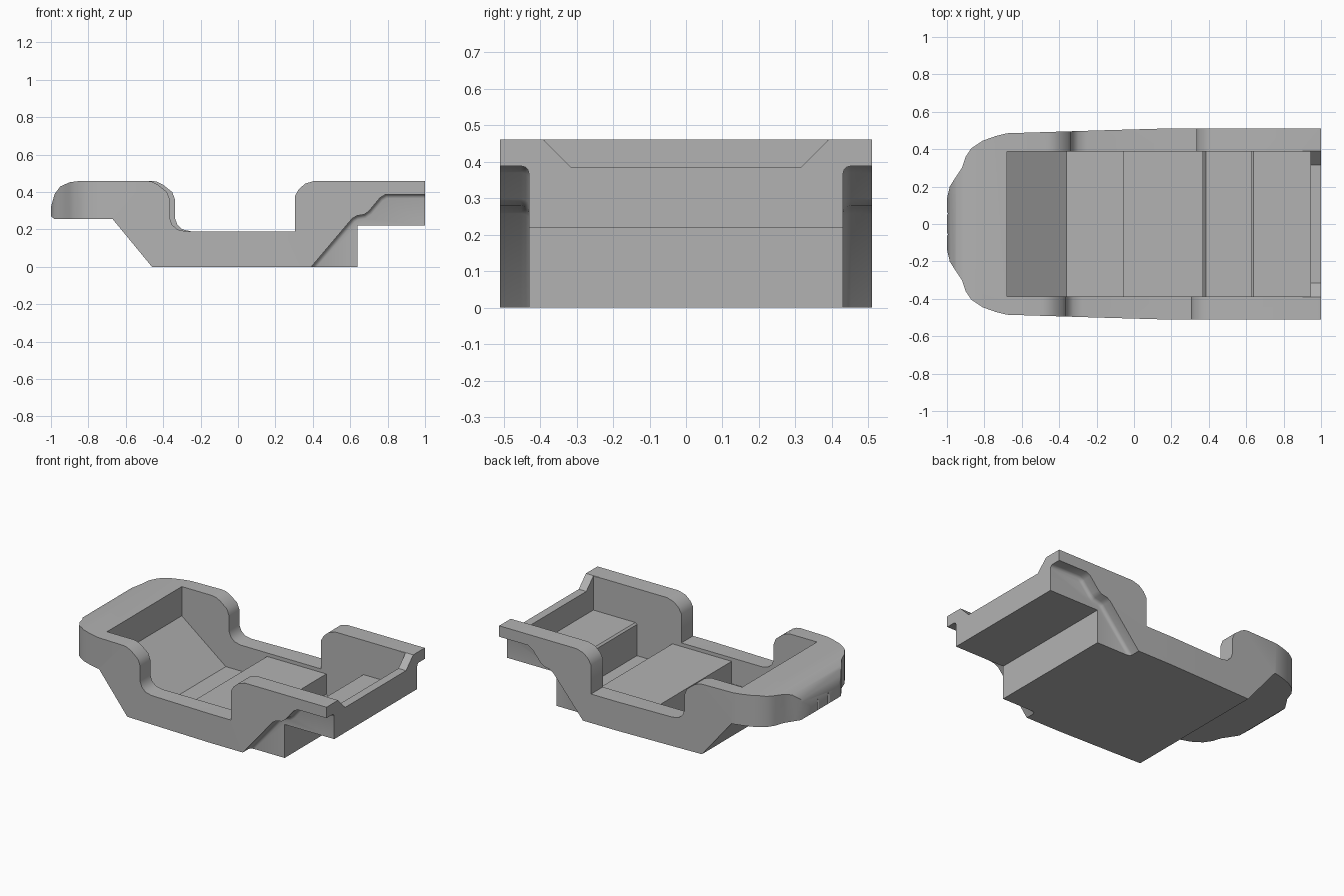
import bpy, bmesh
from math import radians

cube = bpy.data.objects.get("Cube")
if cube:
    bpy.data.objects.remove(cube, do_unlink=True)

grey = bpy.data.materials.new("mid_grey")
grey.use_nodes = True
colour = (0.45, 0.45, 0.45, 1)
grey.diffuse_color = colour
grey.node_tree.nodes["Principled BSDF"].inputs["Base Color"].default_value = colour


def prism(name, profile, axis, lo, hi, round_at=None):
    """Extrude a closed profile along an axis; optionally round the rim at one end."""
    def place(a, b, c):
        return {"x": (c, a, b), "y": (a, c, b), "z": (a, b, c)}[axis]
    bm = bmesh.new()
    ends = [[bm.verts.new(place(a, b, c)) for a, b in profile] for c in (lo, hi)]
    bm.faces.new(ends[0])
    bm.faces.new(ends[1])
    n = len(profile)
    for i in range(n):
        j = (i + 1) % n
        bm.faces.new((ends[0][i], ends[0][j], ends[1][j], ends[1][i]))
    bmesh.ops.recalc_face_normals(bm, faces=bm.faces)
    if round_at is not None:
        rim = [e for e in bm.edges if all(abs(v.co.y - round_at) < 1e-5 for v in e.verts)]
        bmesh.ops.bevel(bm, geom=rim, offset=0.022, segments=3, profile=0.5, affect="EDGES")
    mesh = bpy.data.meshes.new(name)
    bm.to_mesh(mesh)
    bm.free()
    obj = bpy.data.objects.new(name, mesh)
    bpy.context.collection.objects.link(obj)
    mesh.materials.append(grey)
    return obj


def carve(target, tool, operation="DIFFERENCE"):
    """Apply a boolean and discard the tool."""
    tool.hide_render = True
    mod = target.modifiers.new("carve", "BOOLEAN")
    mod.operation = operation
    mod.solver = "EXACT"
    mod.object = tool
    bpy.context.view_layer.objects.active = target
    bpy.ops.object.modifier_apply(modifier=mod.name)
    bpy.data.objects.remove(tool, do_unlink=True)


# Side silhouette with full-height walls
side = [(-1, .27), (-.98, .255), (-.67, .255), (-.46, 0), (.64, 0), (.64, .22),
        (1, .22), (1, .46), (-.84, .46), (-.9, .452), (-.95, .43), (-.98, .39), (-1, .32)]
body = prism("tub_body", side, "y", -.6, .6)

# Plan outline with the rounded nose
half = [(1.1, .51), (.15, .51), (-.2, .5), (-.68, .485), (-.74, .47), (-.81, .445),
        (-.87, .405), (-.9, .36), (-.92, .3), (-.96, .24), (-.985, .2), (-.997, .15),
        (-1.01, .08), (-.994, .055), (-1.01, .03)]
outline = half + [(x, -y) for x, y in reversed(half)]
carve(body, prism("plan_outline", outline, "z", -.2, .8), "INTERSECT")

# Interior with sloped front, raised middle block and rear shelf
interior = [(-.68, .6), (-.68, .268), (-.36, .02), (-.06, .02), (-.06, .167), (.37, .167),
            (.37, .035), (.385, .02), (.628, .02), (.628, .225), (.64, .235),
            (.945, .235), (.945, .6)]
carve(body, prism("interior", interior, "y", -.388, .388))

# Door openings in both side walls
door = [(-.5, .55), (-.49, .46), (-.46, .455), (-.43, .44), (-.38, .4), (-.365, .36),
        (-.365, .26), (-.352, .225), (-.325, .2), (-.28, .19), (.305, .19), (.305, .38),
        (.325, .415), (.36, .445), (.41, .46), (.42, .55)]
for sign, shift in ((-1, 0), (1, .028)):
    opening = [(x + shift, z) for x, z in door]
    lo, hi = sorted((sign * .3, sign * .8))
    carve(body, prism("door_opening", opening, "y", lo, hi))

# Rear wheel recesses on both flanks
recess = [(.303, -.1), (.396, .005), (.61, .258), (.635, .273), (.675, .28), (.7, .298),
          (.76, .37), (.79, .388), (1.2, .388), (1.2, -.1)]
for sign in (-1, 1):
    lo, hi = sorted((sign * .43, sign * .8))
    carve(body, prism("wheel_recess", recess, "y", lo, hi, round_at=sign * .43))

# Lowered middle of the rear wall
notch = [(-.43, .5), (-.315, .385), (.315, .385), (.43, .5)]
carve(body, prism("rear_notch", notch, "x", .9, 1.2))

# Smooth the rounded corners, keep the folds sharp
bpy.ops.object.select_all(action="DESELECT")
body.select_set(True)
bpy.context.view_layer.objects.active = body
bpy.ops.object.shade_smooth_by_angle(angle=radians(32))
